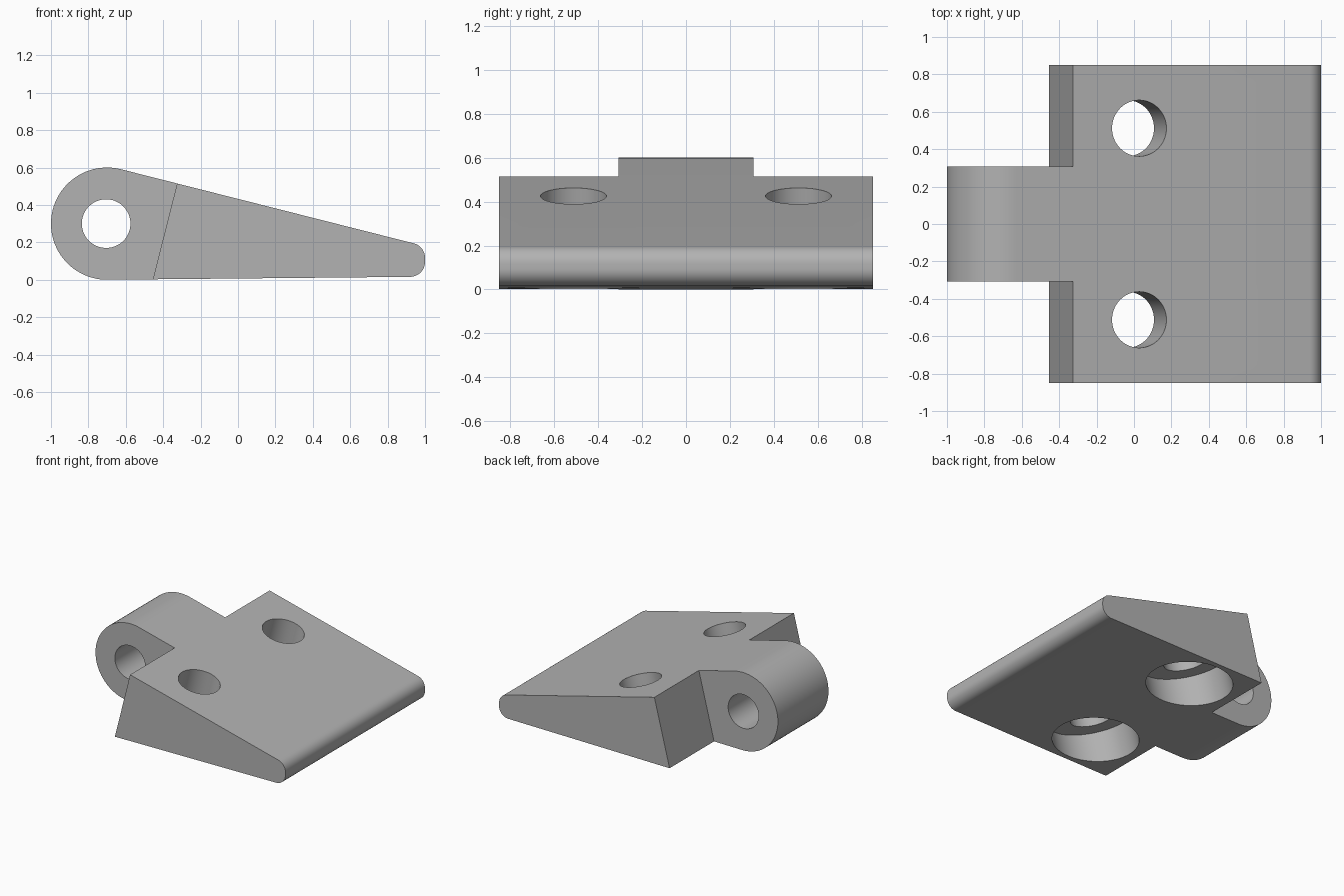
import bpy, bmesh, math
from mathutils import Vector, Matrix

if "Cube" in bpy.data.objects:
    bpy.data.objects.remove(bpy.data.objects["Cube"])

SLOPE = math.radians(14.2)                                  # tilt of the top face
AXIS = Vector((math.sin(SLOPE), 0, math.cos(SLOPE)))        # normal of the top face

grey = bpy.data.materials.new("plain_grey")
grey.diffuse_color = (0.45, 0.45, 0.45, 1)
grey.use_nodes = True
grey.node_tree.nodes["Principled BSDF"].inputs["Base Color"].default_value = grey.diffuse_color


def finish(name, bm):
    bmesh.ops.recalc_face_normals(bm, faces=bm.faces)
    mesh = bpy.data.meshes.new(name)
    bm.to_mesh(mesh)
    bm.free()
    mesh.materials.append(grey)
    obj = bpy.data.objects.new(name, mesh)
    bpy.context.collection.objects.link(obj)
    return obj


def prism(name, points, y0, y1):
    """Extrude an x-z outline from y0 to y1."""
    bm = bmesh.new()
    face = bm.faces.new([bm.verts.new((x, y0, z)) for x, z in points])
    ext = bmesh.ops.extrude_face_region(bm, geom=[face])
    verts = [v for v in ext["geom"] if isinstance(v, bmesh.types.BMVert)]
    bmesh.ops.translate(bm, verts=verts, vec=(0, y1 - y0, 0))
    return finish(name, bm)


def rod(name, start, end, radius):
    """Cylinder between two points."""
    start, end = Vector(start), Vector(end)
    d = end - start
    turn = d.to_track_quat('Z', 'Y').to_matrix().to_4x4()
    bm = bmesh.new()
    bmesh.ops.create_cone(bm, cap_ends=True, segments=72, radius1=radius, radius2=radius,
                          depth=d.length, matrix=Matrix.Translation((start + end) / 2) @ turn)
    return finish(name, bm)


def arc(cx, cz, r, a0, a1, n):
    angles = [math.radians(a0 + (a1 - a0) * i / n) for i in range(n + 1)]
    return [(cx + r * math.cos(a), cz + r * math.sin(a)) for a in angles]


# Wedge outline: rounded knuckle on the left, small rounded tip on the right
outline = (arc(-0.7, 0.3, 0.3, 75.8, 270.5, 48)
           + arc(0.92, 0.0955, 0.08, -89.5, 0, 12)
           + arc(0.92, 0.117, 0.08, 0, 75.8, 12))
leaf = prism("hinge_leaf", outline, -0.85, 0.85)

# Cutters: pin bore, side notches beside the knuckle, counterbored screw holes
cutters = [rod("pin_bore", (-0.705, -1, 0.3), (-0.705, 1, 0.3), 0.13)]
foot = Vector((-0.455, 0, 0.003))
low, high = foot - AXIS * 0.3, foot + AXIS * 0.9
notch = [(-1.3, low.z), (low.x, low.z), (high.x, high.z), (-1.3, high.z)]
for side in (-1, 1):
    cutters.append(prism("notch", notch, side * 0.308, side * 1.0))
    mouth = Vector((0.028, side * 0.512, 0.425))
    cutters.append(rod("screw_hole", mouth + AXIS * 0.3, mouth - AXIS * 0.35, 0.15))
    cutters.append(rod("counterbore", mouth - AXIS * 0.27, mouth - AXIS * 0.8, 0.30))

bpy.context.view_layer.objects.active = leaf
leaf.select_set(True)
for cutter in cutters:
    mod = leaf.modifiers.new("cut", 'BOOLEAN')
    mod.operation, mod.solver, mod.object = 'DIFFERENCE', 'EXACT', cutter
    bpy.ops.object.modifier_apply(modifier=mod.name)
    bpy.data.objects.remove(cutter)

bpy.ops.object.shade_smooth_by_angle(angle=math.radians(25))
